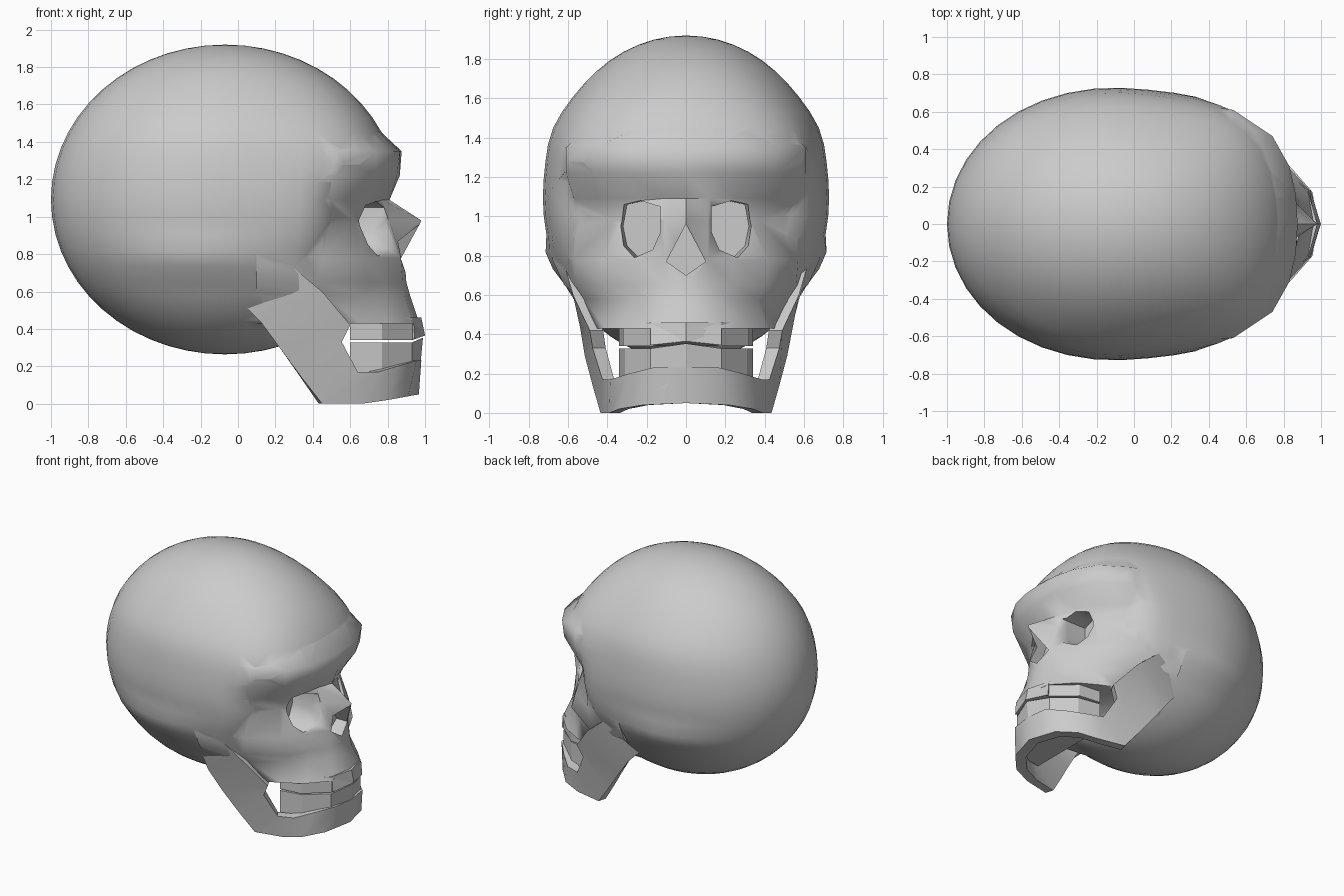
import bpy, bmesh, math

if "Cube" in bpy.data.objects:
    bpy.data.objects.remove(bpy.data.objects["Cube"])


def make(name, bm):
    bmesh.ops.recalc_face_normals(bm, faces=bm.faces)
    me = bpy.data.meshes.new(name)
    bm.to_mesh(me)
    bm.free()
    ob = bpy.data.objects.new(name, me)
    bpy.context.collection.objects.link(ob)
    return ob


def loft(name, rings):
    bm = bmesh.new()
    vs = [[bm.verts.new(p) for p in r] for r in rings]
    n = len(rings[0])
    for a, b in zip(vs, vs[1:]):
        for i in range(n):
            j = (i + 1) % n
            bm.faces.new((a[i], a[j], b[j], b[i]))
    bm.faces.new(vs[0])
    bm.faces.new(vs[-1])
    return make(name, bm)


def level(half, z):
    """Full horizontal ring from a half outline that starts on the midline."""
    return [(x, y, z) for x, y in half] + [(x, -y, z) for x, y in half[:0:-1]]


def boolean(ob, other, op):
    m = ob.modifiers.new(op, 'BOOLEAN')
    m.operation, m.object, m.solver = op, other, 'EXACT'
    bpy.context.view_layer.objects.active = ob
    bpy.ops.object.modifier_apply(modifier=m.name)
    bpy.data.objects.remove(other)


def smooth(ob, angle):
    bpy.ops.object.select_all(action='DESELECT')
    ob.select_set(True)
    bpy.context.view_layer.objects.active = ob
    bpy.ops.object.shade_smooth_by_angle(angle=math.radians(angle))


# Braincase: egg-shaped sphere, broad forehead, cut back behind the face
bm = bmesh.new()
bmesh.ops.create_uvsphere(bm, u_segments=40, v_segments=28, radius=1)
for v in bm.verts:
    x, y, z = v.co.x * .93 - .07, v.co.y * .726, v.co.z * .828 + 1.092
    y *= 1 + .33 * (max(x, 0) / .74) ** 2.5 + .04 * max(-x, 0)
    # fuller temples above, ear-level ridge below
    y *= 1 + .03 * math.exp(-((z - 1.45) / .15) ** 2)
    ridge = math.exp(-((z - .78) / .06) ** 2) * math.exp(-((x + .25) / .4) ** 2)
    y += math.copysign(.05 * ridge, y) if abs(y) > .1 else 0
    t = min(max((1.32 - z) / .22, 0), 1)
    if x > .3:
        x = .3 + (x - .3) * (1 - .45 * t * t * (3 - 2 * t))
    v.co = (x, y, z)
skull = make("skull", bm)

# Face: brow, orbits, nose bridge, cheekbones and upper jaw
face_levels = [
    (1.48, [(.735, 0), (.725, .12), (.68, .26), (.57, .40), (.43, .48), (.1, .5)]),
    (1.35, [(.875, 0), (.865, .16), (.83, .31), (.74, .47), (.53, .61), (.1, .64)]),
    (1.22, [(.865, 0), (.85, .14), (.81, .29), (.73, .46), (.53, .61), (.1, .68)]),
    (1.09, [(.81, 0), (.77, .12), (.73, .25), (.65, .39), (.50, .57), (.1, .68)]),
    (.98, [(.98, 0), (.81, .11), (.70, .23), (.62, .37), (.47, .56), (.1, .68)]),
    (.78, [(.89, 0), (.87, .11), (.77, .23), (.66, .42), (.45, .57), (.1, .68)]),
    (.65, [(.90, 0), (.88, .12), (.79, .24), (.71, .40), (.43, .56), (.1, .62)]),
    (.58, [(.92, 0), (.89, .13), (.79, .25), (.66, .37), (.46, .52), (.1, .55)]),
    (.43, [(.97, 0), (.94, .18), (.80, .33), (.66, .41), (.55, .46), (.1, .42)]),
]
boolean(skull, loft("face", [level(h, z) for z, h in face_levels]), 'UNION')

# Eye sockets (flaring forward) and nose opening
socket = [(.13, 1.05), (.22, 1.08), (.31, 1.06), (.33, .95),
          (.31, .85), (.25, .79), (.17, .83), (.13, .92)]
for s in (1, -1):
    cut = loft("socket_cutter", [[(x, s * (y + (w if y > .2 else 0)), z) for y, z in socket]
                                 for x, w in ((.56, -.01), (.72, .01), (1.1, .05))])
    boolean(skull, cut, 'DIFFERENCE')
kite = [(0, .96), (.1, .77), (0, .70), (-.1, .77)]
boolean(skull, loft("nose_cutter", [[(x, y, z) for y, z in kite] for x in (.78, 1.1)]), 'DIFFERENCE')
smooth(skull, 62)

# Lower jaw: horseshoe strip, upper edge and lower edge per station
stations = [
    ((.22, .63, .79), (0, .48, .56)),
    ((.45, .575, .60), (.12, .54, .44)),
    ((.60, .49, .42), (.23, .515, .29)),
    ((.555, .475, .33), (.34, .475, .14)),
    ((.64, .425, .17), (.45, .435, 0)),
    ((.75, .385, .17), (.66, .39, 0)),
    ((.85, .29, .20), (.80, .34, .02)),
    ((.955, .17, .23), (.91, .22, .04)),
    ((.98, 0, .23), (.967, 0, .05)),
]


def inward(p):
    return (.3 + (p[0] - .3) * .88, p[1] * .86, p[2])


rings = [[a, b, inward(b), inward(a)] for a, b in stations]
rings += [[(x, -y, z) for x, y, z in r] for r in rings[-2::-1]]
smooth(loft("lower_jaw", rings), 45)


# Tooth rows: two blocks with a thin bite line rising at the midline
def tooth_row(name, half, z_root, z_bite, mid_out):
    bite = [(x + mid_out * (abs(y) < .1), y, z_bite + .025 * (abs(y) < .1))
            for x, y, z in level(half, z_bite)]
    loft(name, [level(half, z_root), bite])


tooth_row("upper_teeth", [(.98, 0), (.93, .18), (.77, .32), (.60, .34)], .46, .34, .02)
tooth_row("lower_teeth", [(.967, 0), (.93, .18), (.77, .31), (.60, .34)], .12, .328, .022)

# Upper gum bridging the front of the tooth row
gum = [(.966, 0), (.938, .18), (.84, .12), (.84, 0)]
edge = [(.998, 0), (.945, .18), (.84, .12), (.84, 0)]
loft("upper_gum", [level(gum, .44),
                   [(x, y, z + .02 * (y == 0)) for x, y, z in level(edge, .345)]])
